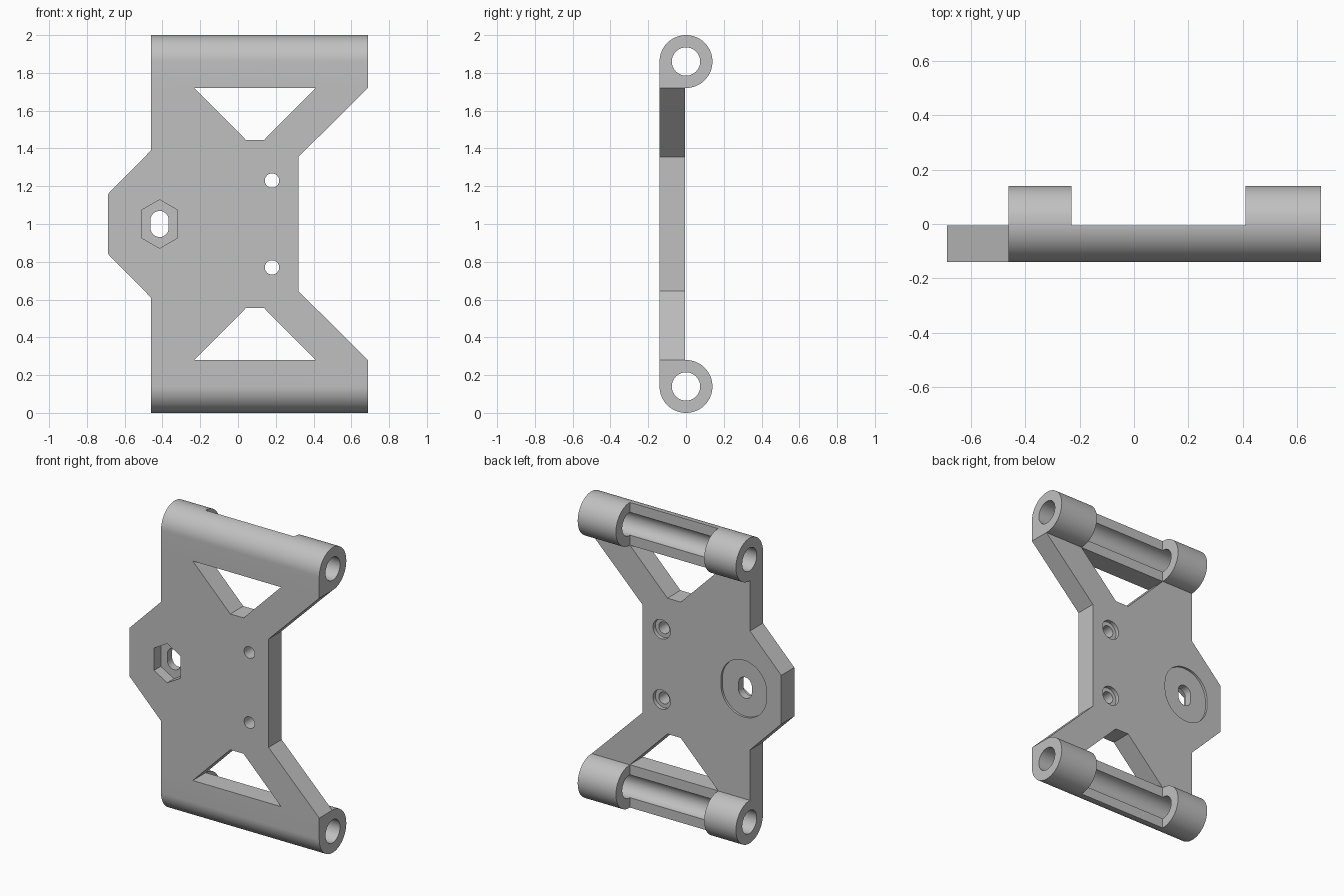
import bpy
import bmesh
from math import cos, sin, pi, radians

cube = bpy.data.objects.get("Cube")
if cube:
    bpy.data.objects.remove(cube, do_unlink=True)

FRONT, BACK = -0.14, -0.005      # plate faces
R, BORE = 0.14, 0.075            # hinge barrel radii
LEFT, RIGHT = -0.46, 0.687       # barrel ends
SLOT_X = -0.415

grey = bpy.data.materials.new("light_grey")
grey.use_nodes = True
colour = (0.53, 0.53, 0.53, 1)
grey.diffuse_color = colour
grey.node_tree.nodes["Principled BSDF"].inputs["Base Color"].default_value = colour


def prism(name, outline, axis, lo, hi):
    """Extrude an outline along x (points are y, z) or y (points are x, z)."""
    bm = bmesh.new()

    def place(p, d):
        return (d, p[0], p[1]) if axis == "x" else (p[0], d, p[1])
    face = bm.faces.new([bm.verts.new(place(p, lo)) for p in outline])
    new = bmesh.ops.extrude_face_region(bm, geom=[face])["geom"]
    shift = (hi - lo, 0, 0) if axis == "x" else (0, hi - lo, 0)
    bmesh.ops.translate(bm, vec=shift,
                        verts=[v for v in new if isinstance(v, bmesh.types.BMVert)])
    bmesh.ops.recalc_face_normals(bm, faces=bm.faces)
    mesh = bpy.data.meshes.new(name)
    bm.to_mesh(mesh)
    bm.free()
    mesh.materials.append(grey)
    obj = bpy.data.objects.new(name, mesh)
    bpy.context.collection.objects.link(obj)
    return obj


def combine(target, tool, operation):
    """Apply a boolean and discard the tool."""
    mod = target.modifiers.new(operation, "BOOLEAN")
    mod.operation, mod.solver, mod.object = operation, "EXACT", tool
    bpy.context.view_layer.objects.active = target
    bpy.ops.object.modifier_apply(modifier=mod.name)
    bpy.data.objects.remove(tool, do_unlink=True)


def arc(cx, cz, r, start, end, n):
    return [(cx + r * cos(start + (end - start) * i / n),
             cz + r * sin(start + (end - start) * i / n)) for i in range(n + 1)]


def circle(cx, cz, r, n=48):
    return arc(cx, cz, r, 0, 2 * pi, n)[:-1]


def stadium(cx, cz, r, half):
    return arc(cx, cz + half, r, 0, pi, 24) + arc(cx, cz - half, r, pi, 2 * pi, 24)


def flip(points):
    return [(a, 2 - b) for a, b in points]


# Flat plate: upper outline mirrored about mid height
upper = [(0.32, 1.355), (RIGHT, 1.72), (RIGHT, 1.86),
         (LEFT, 1.86), (LEFT, 1.39), (-0.687, 1.16)]
body = prism("bracket_plate", upper + flip(upper)[::-1], "y", FRONT, BACK)

# Hinge barrels: round profile squared off where it meets the plate
barrel = arc(0, 2 - R, R, -pi / 2, pi, 48) + [(-R, 2 - 2 * R)]
window = [(-0.23, 1.719), (0.41, 1.719), (0.138, 1.445), (0.042, 1.445)]
bore = circle(0, 2 - R, BORE)
gap = [(BACK, 1.6), (0.3, 1.6), (0.3, 2.1), (BACK, 2.1)]
for side in (list, flip):
    combine(body, prism("barrel", side(barrel), "x", LEFT, RIGHT), "UNION")
for side in (list, flip):
    combine(body, prism("barrel_gap", side(gap), "x", -0.23, 0.41), "DIFFERENCE")
    combine(body, prism("bore", side(bore), "x", -1, 1), "DIFFERENCE")
    combine(body, prism("window", side(window), "y", -0.3, 0.3), "DIFFERENCE")

# Screw holes with counterbores on the back
for z in (1.23, 0.77):
    combine(body, prism("screw_hole", circle(0.18, z, 0.038), "y", -0.3, 0.1), "DIFFERENCE")
    combine(body, prism("counterbore", circle(0.18, z, 0.063), "y", BACK - 0.025, 0.1), "DIFFERENCE")

# Adjustment slot: hexagonal nut pocket in front, washer recess behind
nut = [(SLOT_X + x, 1 + z) for x, z in
       ((0, 0.128), (-0.096, 0.073), (-0.096, -0.073),
        (0, -0.128), (0.096, -0.073), (0.096, 0.073))]
combine(body, prism("slot", stadium(SLOT_X, 1, 0.048, 0.021), "y", -0.3, 0.1), "DIFFERENCE")
combine(body, prism("nut_pocket", nut, "y", -0.3, FRONT + 0.07), "DIFFERENCE")
combine(body, prism("washer_recess", stadium(SLOT_X, 1, 0.165, 0.021), "y", BACK - 0.015, 0.1), "DIFFERENCE")

# Smooth round surfaces, keep machined edges sharp
bpy.ops.object.select_all(action="DESELECT")
body.select_set(True)
bpy.context.view_layer.objects.active = body
bpy.ops.object.shade_smooth_by_angle(angle=radians(30))
